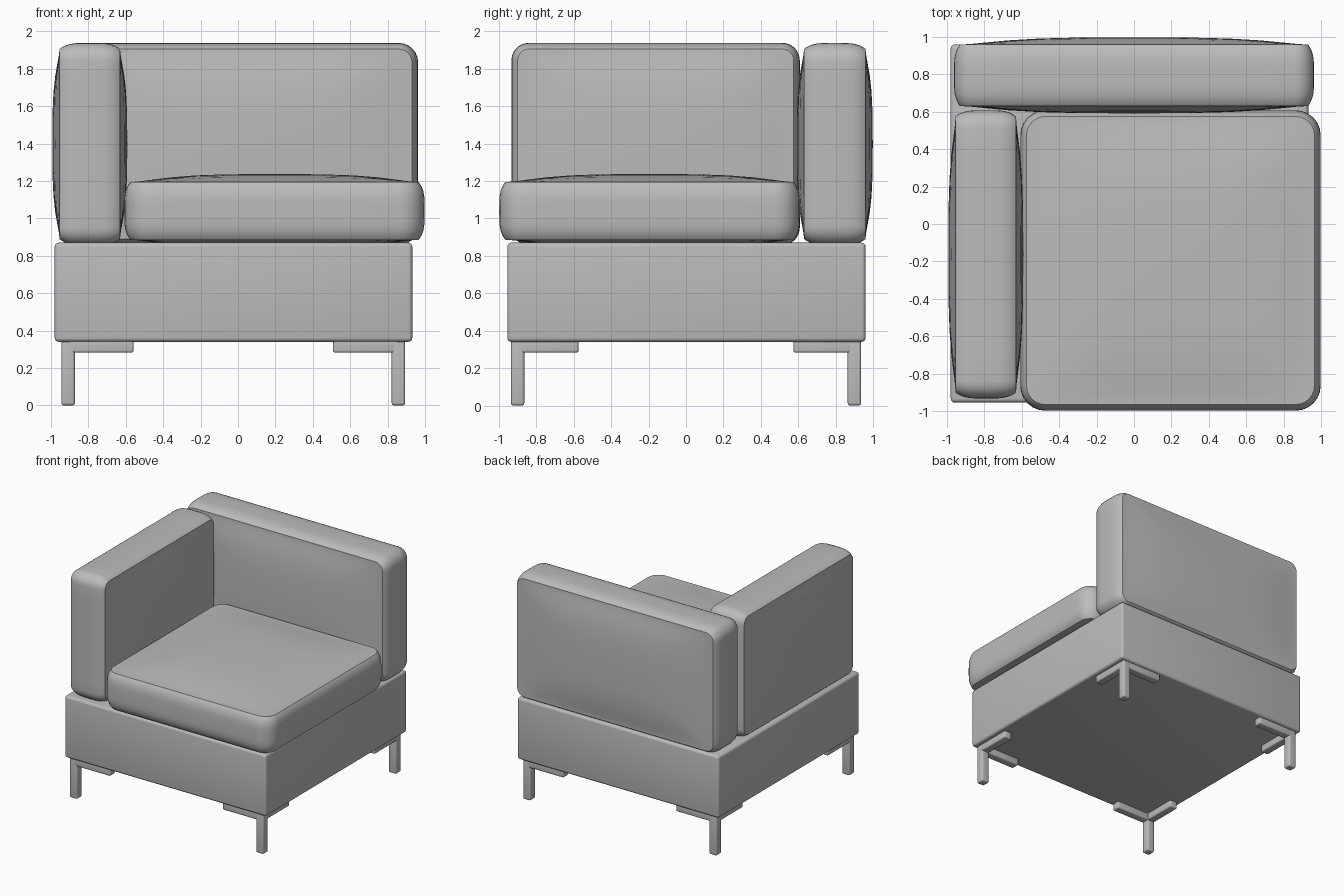
import bpy, bmesh, math
from mathutils import Vector

if "Cube" in bpy.data.objects:
    bpy.data.objects.remove(bpy.data.objects["Cube"])

grey = bpy.data.materials.new("grey_upholstery")
grey.use_nodes = True
COLOUR = (0.5, 0.5, 0.5, 1)
grey.diffuse_color = COLOUR
grey.node_tree.nodes["Principled BSDF"].inputs["Base Color"].default_value = COLOUR


def finish(bm, name):
    bmesh.ops.recalc_face_normals(bm, faces=bm.faces)
    mesh = bpy.data.meshes.new(name)
    bm.to_mesh(mesh)
    bm.free()
    mesh.materials.append(grey)
    obj = bpy.data.objects.new(name, mesh)
    bpy.context.collection.objects.link(obj)
    bpy.ops.object.select_all(action="DESELECT")
    obj.select_set(True)
    bpy.context.view_layer.objects.active = obj
    bpy.ops.object.shade_smooth_by_angle(angle=math.radians(35))
    return obj


def box(name, lo, hi, radius):
    """Box between two corners with rounded edges."""
    lo, hi = Vector(lo), Vector(hi)
    bm = bmesh.new()
    bmesh.ops.create_cube(bm, size=1)
    for v in bm.verts:
        v.co = (lo + hi) / 2 + v.co * (hi - lo)
    bmesh.ops.bevel(bm, geom=bm.edges[:], offset=radius, segments=4,
                    profile=0.5, affect="EDGES")
    return finish(bm, name)


def outline(half_u, half_v, r, corner_steps=6, side_steps=10):
    """Rounded rectangle as (point, outward normal) pairs."""
    pts = []
    for k, (su, sv) in enumerate([(1, 1), (-1, 1), (-1, -1), (1, -1)]):
        for i in range(corner_steps + 1):
            a = (k + i / corner_steps) * math.pi / 2
            n = Vector((math.cos(a), math.sin(a)))
            pts.append((Vector((su * (half_u - r), sv * (half_v - r))) + n * r, n))
    full = []
    for i, (p, n) in enumerate(pts):
        full.append((p, n))
        if i % (corner_steps + 1) == corner_steps:
            q = pts[(i + 1) % len(pts)][0]
            full += [(p.lerp(q, j / side_steps), n) for j in range(1, side_steps)]
    return full


def cushion(name, lo, hi, axis, r, strip_bulge, dome):
    """Two domed panels across an axis, sewn to a bulging strip along the seams."""
    lo, hi = Vector(lo), Vector(hi)
    mid, half = (lo + hi) / 2, (hi - lo) / 2
    iu, iv = (axis + 1) % 3, (axis + 2) % 3
    hu, hv, hw = half[iu], half[iv], half[axis]
    edge = outline(hu, hv, r)
    bm = bmesh.new()

    def vert(u, v, w):
        co = mid.copy()
        co[iu] += u
        co[iv] += v
        co[axis] += w
        return bm.verts.new(co)

    def panel_ring(s, side):
        ring = []
        for p, n in edge:
            u, v = p * s
            lift = (1 - abs(u / hu) ** 3) * (1 - abs(v / hv) ** 3) * (1 - s ** 8)
            ring.append(vert(u, v, side * (hw + dome * lift)))
        return ring

    scales = (0.15, 0.35, 0.55, 0.72, 0.85, 0.93, 0.97, 0.99)
    rings = [panel_ring(s, -1) for s in scales]
    steps = 16
    for i in range(steps + 1):
        t = -math.cos(math.pi * i / steps)
        out = strip_bulge * (1 - t ** 4)
        rings.append([vert(*(p + n * out), t * hw) for p, n in edge])
    rings += [panel_ring(s, 1) for s in reversed(scales)]

    count = len(edge)
    for a, b in zip(rings, rings[1:]):
        for i in range(count):
            j = (i + 1) % count
            bm.faces.new((a[i], a[j], b[j], b[i]))
    for ring, side in ((rings[0], -1), (rings[-1], 1)):
        tip = vert(0, 0, side * (hw + dome))
        for i in range(count):
            bm.faces.new((ring[i], ring[(i + 1) % count], tip))
    return finish(bm, name)


# Upholstered base
box("base", (-0.98, -0.955, 0.34), (0.932, 0.96, 0.87), 0.022)

# Cushions
cushion("seat_cushion", (-0.575, -0.965, 0.885), (0.965, 0.575, 1.195), 2, 0.1, 0.033, 0.042)
cushion("back_cushion", (-0.93, 0.63, 0.89), (0.93, 0.96, 1.905), 1, 0.07, 0.033, 0.038)
cushion("arm_cushion", (-0.955, -0.9, 0.89), (-0.63, 0.575, 1.905), 0, 0.06, 0.033, 0.038)

# Legs, each with two mounting brackets under the base
W = 0.036
for x, side in ((-0.908, "right"), (0.858, "left")):
    for y, end in ((-0.9, "front"), (0.9, "back")):
        dx, dy = -math.copysign(1, x), -math.copysign(1, y)
        box(f"{end}_{side}_leg", (x - W, y - W, 0), (x + W, y + W, 0.35), 0.014)
        xs = sorted((x, x + dx * 0.35))
        ys = sorted((y, y + dy * 0.325))
        box(f"{end}_{side}_cross_bracket", (xs[0], y - W, 0.282), (xs[1], y + W, 0.35), 0.012)
        box(f"{end}_{side}_side_bracket", (x - W, ys[0], 0.282), (x + W, ys[1], 0.35), 0.012)
